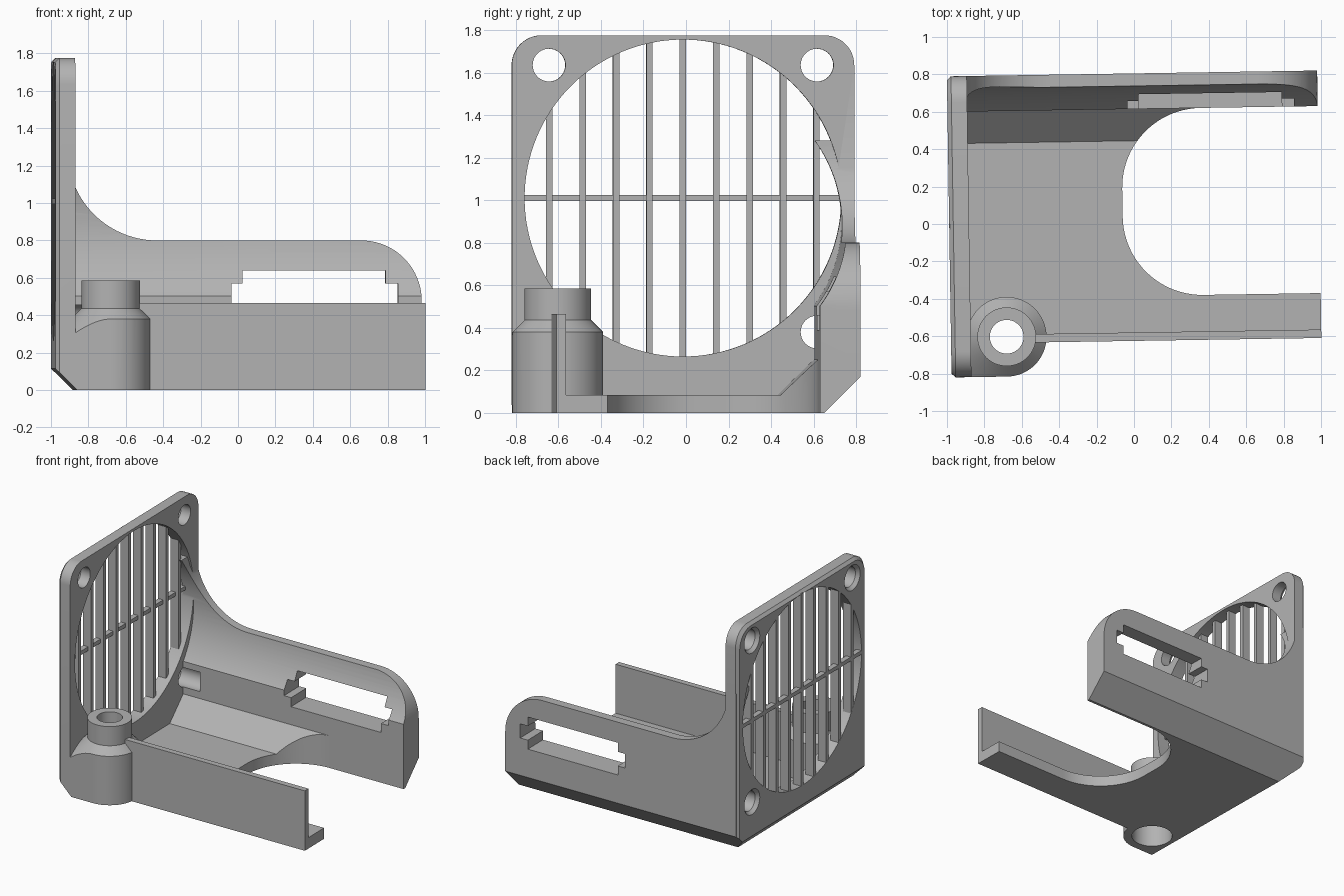
import bpy, bmesh, math
from mathutils import Matrix

cube = bpy.data.objects.get("Cube")
if cube:
    bpy.data.objects.remove(cube, do_unlink=True)

TURN = math.radians(0.9)      # slight turn of the whole part about z
FAN_Z, FAN_R = 1.01, 0.745    # fan opening

grey = bpy.data.materials.new("plain grey")
grey.use_nodes = True
grey.diffuse_color = (0.45, 0.45, 0.45, 1)
grey.node_tree.nodes["Principled BSDF"].inputs["Base Color"].default_value = (0.45, 0.45, 0.45, 1)


def finish(name, bm):
    bmesh.ops.recalc_face_normals(bm, faces=bm.faces)
    me = bpy.data.meshes.new(name)
    bm.to_mesh(me)
    bm.free()
    me.materials.append(grey)
    ob = bpy.data.objects.new(name, me)
    bpy.context.collection.objects.link(ob)
    return ob


def loft(name, axis, sections):
    """Skin equal-length 2D outlines placed at positions along an axis."""
    place = {"x": lambda t, u, v: (t, u, v),
             "y": lambda t, u, v: (u, t, v),
             "z": lambda t, u, v: (u, v, t)}[axis]
    bm = bmesh.new()
    rings = [[bm.verts.new(place(t, u, v)) for u, v in pts] for t, pts in sections]
    n = len(rings[0])
    for a, b in zip(rings, rings[1:]):
        for i in range(n):
            j = (i + 1) % n
            bm.faces.new((a[i], a[j], b[j], b[i]))
    bm.faces.new(rings[0])
    bm.faces.new(rings[-1])
    return finish(name, bm)


def prism(name, axis, pts, a, b):
    return loft(name, axis, [(a, pts), (b, pts)])


def rect(u0, u1, v0, v1):
    return [(u0, v0), (u1, v0), (u1, v1), (u0, v1)]


def arc(cu, cv, r, a0, a1, n=20):
    return [(cu + r * math.cos(math.radians(a0 + (a1 - a0) * i / n)),
             cv + r * math.sin(math.radians(a0 + (a1 - a0) * i / n))) for i in range(n + 1)]


def circle(cu, cv, r, n=64):
    return arc(cu, cv, r, 0, 360, n)[:-1]


def combine(target, other, op):
    mod = target.modifiers.new("bool", "BOOLEAN")
    mod.operation, mod.solver, mod.object = op, "EXACT", other
    bpy.context.view_layer.objects.active = target
    bpy.ops.object.modifier_apply(modifier=mod.name)
    bpy.data.objects.remove(other, do_unlink=True)


def cut(target, other):
    combine(target, other, "DIFFERENCE")


def add(target, other):
    combine(target, other, "UNION")


# Fan plate with rounded top corners and a fine chamfer on its outer face
outline = ([(-0.805, 0.0), (0.805, 0.0)] + arc(0.665, 1.635, 0.14, 0, 90, 12)
           + arc(-0.665, 1.635, 0.14, 90, 180, 12))
inset = [(u * 0.975, 0.9 + (v - 0.9) * 0.977 if v > 0.1 else v) for u, v in outline]
bracket = loft("fan_bracket", "x", [(-0.988, inset), (-0.966, outline), (-0.882, outline)])
cut(bracket, prism("fan_cut", "x", circle(0, FAN_Z, FAN_R, 128), -1.1, -0.8))

# Back wall: swoops down from the plate, rounded far end, scooped inner face
wall_side = ([(-0.97, 0), (0.992, 0)] + arc(0.672, 0.48, 0.32, 0, 90)
             + arc(-0.42, 1.28, 0.48, 270, 180, 24) + [(-0.97, 1.28)])
wall = prism("back_wall", "y", wall_side, 0.615, 0.805)
cut(wall, prism("scoop", "x", circle(0.09, 0.895, 0.655, 128), -1.2, 1.2))
slot = [(-0.025, 0.46), (0.035, 0.46), (0.035, 0.39), (0.80, 0.39), (0.80, 0.46), (0.865, 0.46),
        (0.865, 0.57), (0.80, 0.57), (0.80, 0.64), (0.035, 0.64), (0.035, 0.57), (-0.025, 0.57)]
cut(wall, prism("slot_cut", "y", slot, 0.5, 0.9))

# Floor with sloped back edge and a round-cornered bay
floor = prism("floor", "x", [(-0.625, 0), (0.64, 0), (0.64, 0.25), (0.615, 0.25),
                             (0.445, 0.085), (-0.625, 0.085)], -0.95, 0.992)
bay = ([(1.2, -0.385), (1.2, 0.615)] + arc(0.365, 0.19, 0.425, 90, 180)
       + arc(0.365, 0.04, 0.425, 180, 270))
cut(floor, prism("bay_cut", "z", bay, -0.1, 0.4))

# Front wall
front = prism("front_wall", "z", rect(-0.60, 0.992, -0.625, -0.58), 0, 0.465)

# Corner post: round body blended to the plate, trimmed by a cone, with a collar
PX, PY = -0.69, -0.592
post = prism("post", "z", circle(PX, PY, 0.213), 0, 0.5)
add(post, prism("post_block", "z", rect(-0.96, PX, -0.805, -0.54), 0, 0.5))
combine(post, loft("post_cone", "z", [(0, circle(PX, PY, 0.593)), (0.436, circle(PX, PY, 0.157))]),
        "INTERSECT")
add(post, prism("collar", "z", circle(PX, PY, 0.157), 0.3, 0.585))

for part in (wall, floor, front, post):
    add(bracket, part)

# Post bore with a wider recess from below
cut(bracket, prism("bore", "z", circle(PX, PY, 0.09), -0.1, 0.8))
cut(bracket, prism("recess", "z", circle(PX, PY, 0.15), -0.1, 0.34))

# Countersunk screw holes; the lower one runs on into the back wall
for y, z, end in ((-0.63, 1.635, -0.8), (0.63, 1.635, -0.8), (0.63, 0.38, -0.74)):
    cut(bracket, loft("screw_cut", "x", [(-1.0, circle(y, z, 0.107, 40)), (-0.962, circle(y, z, 0.077, 40)),
                                         (end, circle(y, z, 0.077, 40))]))

# Bottom chamfers along the back and under the plate
cut(bracket, prism("back_chamfer", "x", [(0.535, -0.1), (0.905, -0.1), (0.905, 0.27)], -1.2, 1.2))
cut(bracket, prism("plate_chamfer", "y", [(-0.773, -0.1), (-1.088, -0.1), (-1.088, 0.215)], -1.2, 1.2))

# Grille: nine upright bars and one cross bar
bm = bmesh.new()


def bar(x0, x1, y, z, sy, sz):
    m = Matrix.Translation(((x0 + x1) / 2, y, z)) @ Matrix.Diagonal((x1 - x0, sy, sz, 1))
    bmesh.ops.create_cube(bm, size=1, matrix=m)


for i in range(-4, 5):
    y = i * 0.157
    half = math.sqrt(FAN_R ** 2 - max(abs(y) - 0.015, 0) ** 2) + 0.004
    bar(-0.987, -0.92, y, FAN_Z, 0.03, 2 * half)
bar(-0.986, -0.945, 0, FAN_Z, 2 * FAN_R + 0.01, 0.03)
grille = finish("fan_grille", bm)

for ob in (bracket, grille):
    ob.rotation_euler.z = TURN

bpy.ops.object.select_all(action="DESELECT")
bracket.select_set(True)
bpy.context.view_layer.objects.active = bracket
bpy.ops.object.shade_smooth_by_angle(angle=math.radians(25))
